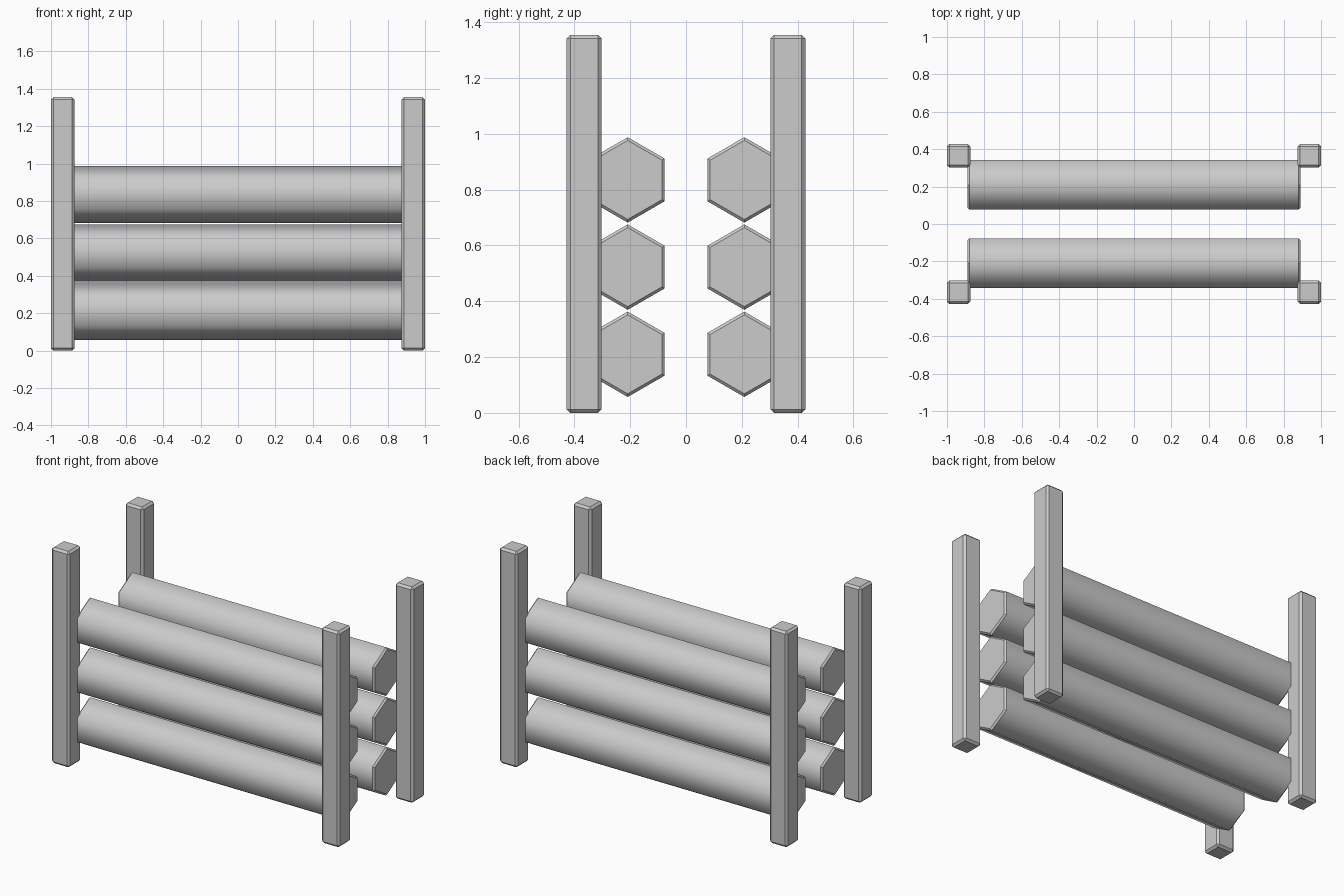
import bpy
import bmesh
from math import pi
from mathutils import Matrix

cube = bpy.data.objects.get("Cube")
if cube:
    bpy.data.objects.remove(cube, do_unlink=True)

# One plain grey for everything
grey = bpy.data.materials.new("plain grey")
grey.use_nodes = True
grey.diffuse_color = (0.6, 0.6, 0.6, 1)
grey.node_tree.nodes["Principled BSDF"].inputs["Base Color"].default_value = (0.6, 0.6, 0.6, 1)

POST_WIDTH, POST_HEIGHT = 0.125, 1.355
LOG_RADIUS, LOG_LENGTH = 0.153, 1.78
BEVEL = 0.013


def add_object(name, bm, location):
    bm.normal_update()
    mesh = bpy.data.meshes.new(name)
    bm.to_mesh(mesh)
    bm.free()
    mesh.materials.append(grey)
    obj = bpy.data.objects.new(name, mesh)
    obj.location = location
    bpy.context.collection.objects.link(obj)


def add_post(name, x, y):
    # Square upright with all edges chamfered
    bm = bmesh.new()
    bmesh.ops.create_cube(bm, size=1)
    bmesh.ops.scale(bm, vec=(POST_WIDTH, POST_WIDTH, POST_HEIGHT), verts=bm.verts)
    bmesh.ops.bevel(bm, geom=bm.edges[:], offset=BEVEL, segments=1,
                    affect='EDGES', profile=0.5)
    add_object(name, bm, (x, y, POST_HEIGHT / 2))


def add_log(name, y, z):
    # Six-sided log lying along x, with a point at top and bottom
    bm = bmesh.new()
    bmesh.ops.create_cone(bm, cap_ends=True, segments=6, radius1=LOG_RADIUS,
                          radius2=LOG_RADIUS, depth=LOG_LENGTH)
    if max(v.co.y for v in bm.verts) > LOG_RADIUS * 0.95:
        bmesh.ops.rotate(bm, verts=bm.verts, matrix=Matrix.Rotation(pi / 6, 3, 'Z'))
    bmesh.ops.rotate(bm, verts=bm.verts, matrix=Matrix.Rotation(pi / 2, 3, 'Y'))
    # Chamfer the two end rims
    rims = [e for e in bm.edges if abs(e.verts[0].co.x - e.verts[1].co.x) < 0.01]
    bmesh.ops.bevel(bm, geom=rims, offset=0.01, segments=1, affect='EDGES', profile=0.5)
    bm.normal_update()
    # Long sides blend smoothly, ends stay flat
    for face in bm.faces:
        face.smooth = abs(face.normal.x) < 0.1
    add_object(name, bm, (0, y, z))


for side_y, depth_name in ((-1, "front"), (1, "back")):
    for side_x, side_name in ((-1, "right"), (1, "left")):
        add_post(f"{depth_name}_{side_name}_post", side_x * 0.9375, side_y * 0.365)
    for row, height_name in enumerate(("bottom", "middle", "top")):
        add_log(f"{depth_name}_{height_name}_log", side_y * 0.209, 0.21 + row * 0.3125)
